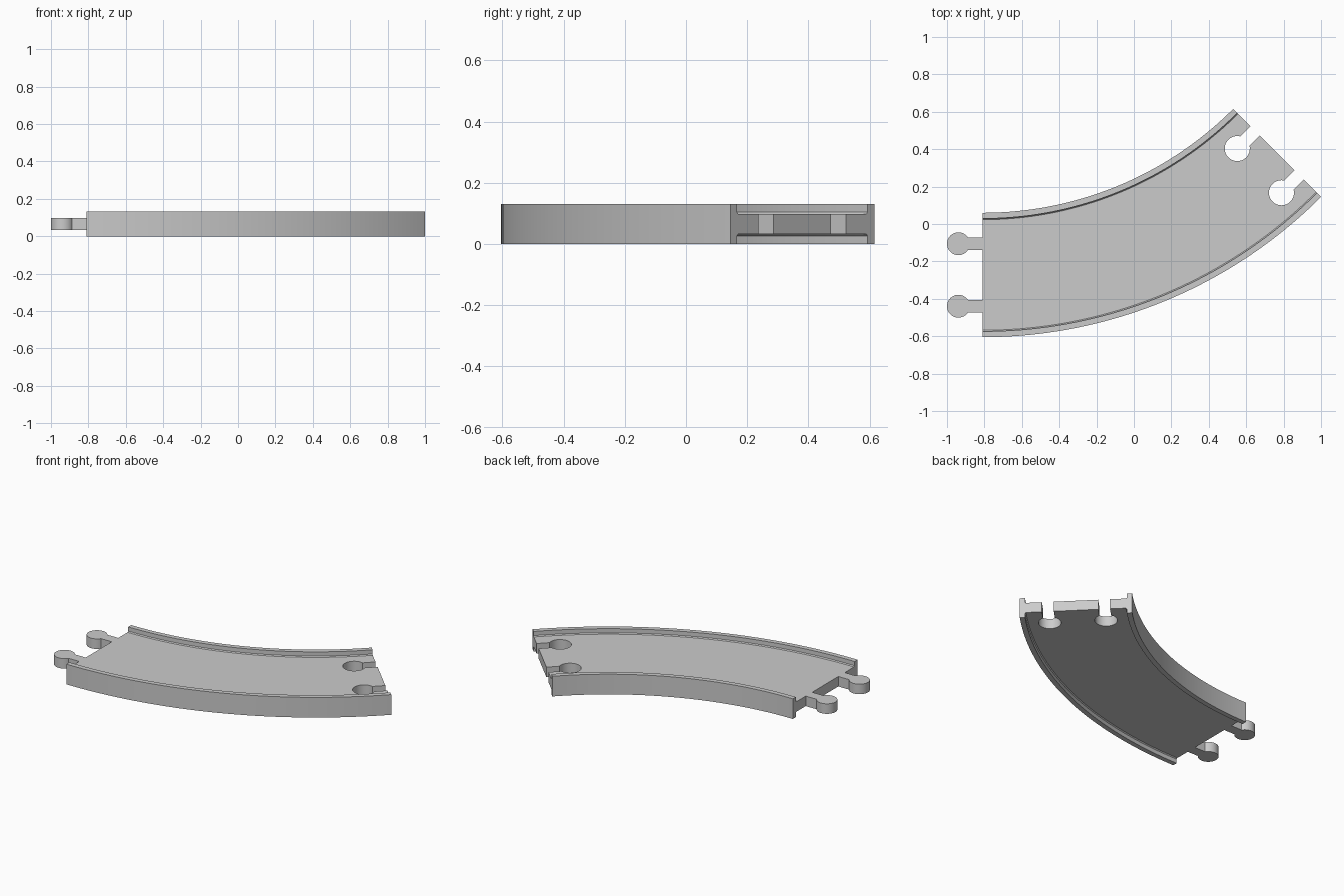
import bpy, bmesh, math
from mathutils import Matrix, Vector

cube = bpy.data.objects.get("Cube")
if cube:
    bpy.data.objects.remove(cube, do_unlink=True)

# Overall dimensions
CENTRE = Vector((-0.81, 1.955, 0))
R_IN, R_OUT = 1.895, 2.56
R_MID = (R_IN + R_OUT) / 2
BEND = math.radians(45)
HEIGHT, DECK_LOW, DECK_TOP = 0.131, 0.033, 0.098
WALL, FILLET = 0.031, 0.006
LANE = 0.167
STEPS = 40

gray = bpy.data.materials.new("track_gray")
gray.use_nodes = True
COLOUR = (0.6, 0.6, 0.6, 1)
gray.diffuse_color = COLOUR
gray.node_tree.nodes["Principled BSDF"].inputs["Base Color"].default_value = COLOUR


def finish(bm, name):
    """Turn a bmesh into a named, coloured object."""
    bmesh.ops.recalc_face_normals(bm, faces=bm.faces)
    mesh = bpy.data.meshes.new(name)
    bm.to_mesh(mesh)
    bm.free()
    mesh.materials.append(gray)
    obj = bpy.data.objects.new(name, mesh)
    bpy.context.collection.objects.link(obj)
    return obj


def select_only(obj):
    bpy.ops.object.select_all(action='DESELECT')
    obj.select_set(True)
    bpy.context.view_layer.objects.active = obj


def keyhole(name, radius, neck, length, low, high, matrix):
    """Round knob with a straight neck towards +x, extruded upward."""
    half = neck / 2
    start = math.asin(half / radius)
    count = 40
    outline = [(length, -half), (length, half)]
    for i in range(count + 1):
        a = start + (2 * math.pi - 2 * start) * i / count
        outline.append((radius * math.cos(a), radius * math.sin(a)))
    bm = bmesh.new()
    face = bm.faces.new([bm.verts.new((x, y, low)) for x, y in outline])
    top = bmesh.ops.extrude_face_region(bm, geom=[face])["geom"]
    verts = [v for v in top if isinstance(v, bmesh.types.BMVert)]
    bmesh.ops.translate(bm, verts=verts, vec=(0, 0, high - low))
    bm.transform(matrix)
    return finish(bm, name)


# Curved bed: H-shaped section swept around the bend centre
a, b = R_IN + WALL, R_OUT - WALL
section = [
    (R_IN, 0), (a, 0), (a, DECK_LOW - FILLET), (a + FILLET, DECK_LOW),
    (b - FILLET, DECK_LOW), (b, DECK_LOW - FILLET), (b, 0), (R_OUT, 0),
    (R_OUT, HEIGHT), (b, HEIGHT), (b, DECK_TOP + FILLET), (b - FILLET, DECK_TOP),
    (a + FILLET, DECK_TOP), (a, DECK_TOP + FILLET), (a, HEIGHT), (R_IN, HEIGHT),
]
bm = bmesh.new()
rings = []
for i in range(STEPS + 1):
    t = BEND * i / STEPS
    rings.append([bm.verts.new(CENTRE + Vector((r * math.sin(t), -r * math.cos(t), z)))
                  for r, z in section])
n = len(section)
for p, q in zip(rings, rings[1:]):
    for j in range(n):
        k = (j + 1) % n
        bm.faces.new((p[j], p[k], q[k], q[j]))
bm.faces.new(rings[0])
bm.faces.new(rings[-1])
track = finish(bm, "track_bed")

# Keyhole sockets cut in the far end
for side in (-1, 1):
    place = (Matrix.Translation(CENTRE) @ Matrix.Rotation(BEND, 4, 'Z')
             @ Matrix.Translation((-0.134, -(R_MID + side * LANE), 0)))
    cutter = keyhole("socket_cutter", 0.067, 0.07, 0.2, -0.1, 0.3, place)
    cutter.hide_render = True
    mod = track.modifiers.new("socket", 'BOOLEAN')
    mod.operation, mod.solver, mod.object = 'DIFFERENCE', 'EXACT', cutter
    select_only(track)
    bpy.ops.object.modifier_apply(modifier=mod.name)
    bpy.data.objects.remove(cutter, do_unlink=True)

# Connector pegs on the near end
parts = [track]
for side, label in ((-1, "back"), (1, "front")):
    place = Matrix.Translation((-0.939, CENTRE.y - R_MID - side * LANE, 0))
    parts.append(keyhole(label + "_peg", 0.061, 0.066, 0.129, DECK_LOW, DECK_TOP, place))

for obj in parts:
    select_only(obj)
    bpy.ops.object.shade_smooth_by_angle(angle=math.radians(30))
